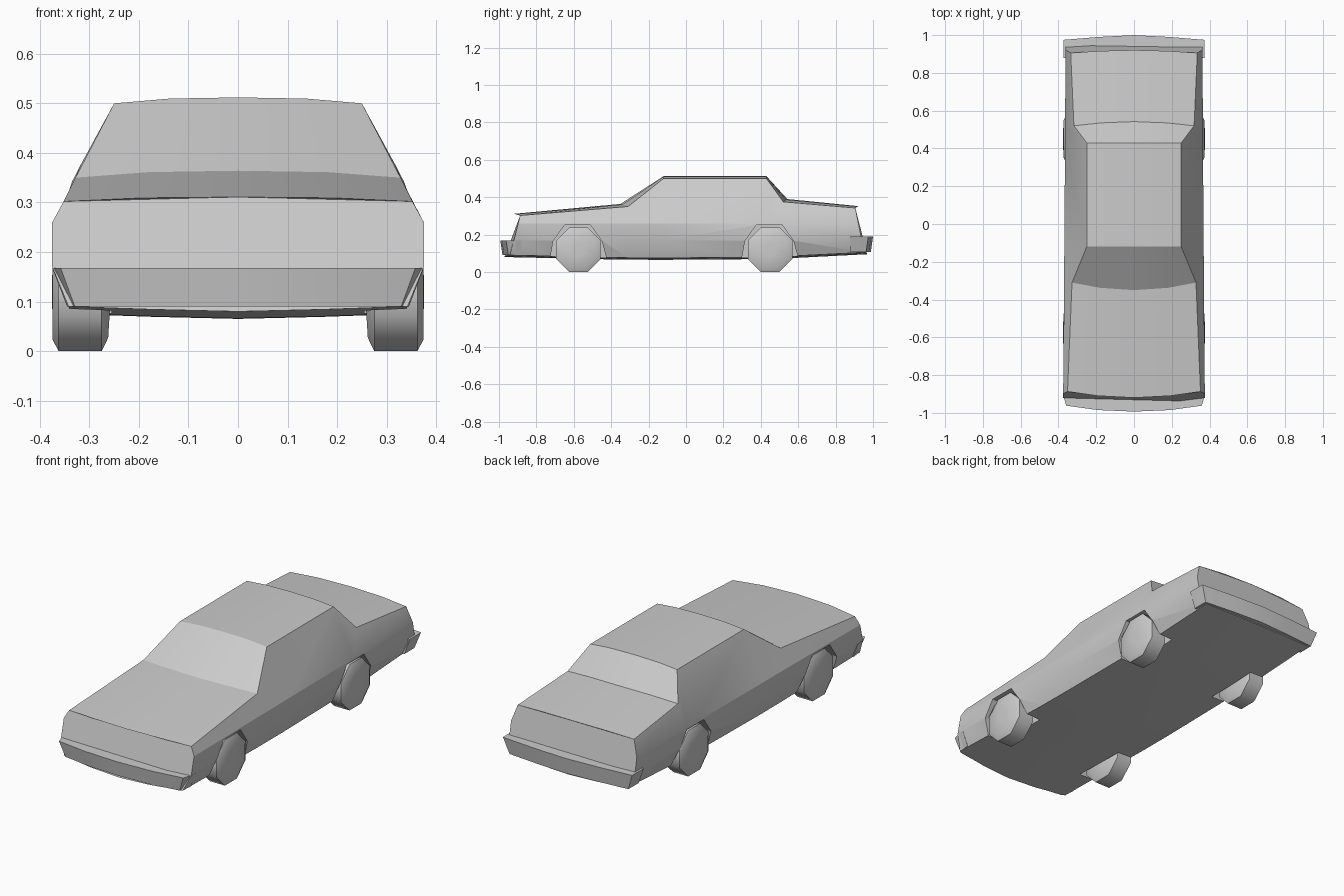
import bpy, bmesh, math

if "Cube" in bpy.data.objects:
    bpy.data.objects.remove(bpy.data.objects["Cube"])


def make_object(name, bm, angle):
    bmesh.ops.remove_doubles(bm, verts=bm.verts, dist=1e-5)
    bmesh.ops.recalc_face_normals(bm, faces=bm.faces)
    me = bpy.data.meshes.new(name)
    bm.to_mesh(me)
    bm.free()
    ob = bpy.data.objects.new(name, me)
    bpy.context.collection.objects.link(ob)
    if angle:
        bpy.ops.object.select_all(action='DESELECT')
        bpy.context.view_layer.objects.active = ob
        ob.select_set(True)
        bpy.ops.object.shade_smooth_by_angle(angle=math.radians(angle))
    return ob


def loft(name, rings, angle=25):
    """Skin a row of equal closed rings and cap both ends."""
    bm = bmesh.new()
    vs = [[bm.verts.new(p) for p in ring] for ring in rings]
    n = len(rings[0])
    for a, b in zip(vs, vs[1:]):
        for i in range(n):
            j = (i + 1) % n
            bm.faces.new((a[i], a[j], b[j], b[i]))
    for end in (vs[0], vs[-1]):
        bm.faces.new(end)
    return make_object(name, bm, angle)


def body_ring(y, bulge, lean, xw, zb, xt, zt, crown):
    # half section from under the keel, round the side, to the roof line
    xb = xw - 0.033
    half = [(0, zb - 0.01), (xb * 0.5, zb - 0.006), (xb, zb), (xw, 0.17), (xw, 0.26),
            (xt, zt), (xt * 0.55, zt + crown * 0.8), (0, zt + crown)]
    full = half + [(-x, z) for x, z in half[-2:0:-1]]
    return [(x, y + bulge * max(0, 1 - (x / xt) ** 2) + lean * (z - 0.17), z)
            for x, z in full]


# Body: y, plan bulge, end lean, half width, floor z, shoulder x, shoulder z, crown
stations = [
    (-0.92, -0.035, 0.25, 0.375, 0.090, 0.352, 0.302, 0.009),
    (-0.31, -0.040, 0.0, 0.370, 0.076, 0.328, 0.350, 0.014),
    (-0.12, 0.0, 0.0, 0.369, 0.075, 0.250, 0.500, 0.012),
    (0.43, 0.0, 0.0, 0.365, 0.079, 0.250, 0.500, 0.012),
    (0.52, 0.022, 0.0, 0.365, 0.083, 0.318, 0.375, 0.015),
    (0.94, 0.017, -0.2, 0.362, 0.105, 0.335, 0.342, 0.010),
]
body = loft("car_body", [body_ring(*s) for s in stations])

# Wheel arches cut into the body sides
AXLES = (("front", -0.575), ("rear", 0.45))
arch = [(-0.15, 0.0), (-0.15, 0.08), (-0.135, 0.165), (-0.075, 0.25),
        (0.065, 0.25), (0.125, 0.165), (0.148, 0.08), (0.148, 0.0)]
for label, ya in AXLES:
    for s in (-1, 1):
        cutter = loft("arch_cutter", [[(s * x, ya + y, z) for y, z in arch]
                                      for x in (0.255, 0.5)], 0)
        mod = body.modifiers.new("arch", 'BOOLEAN')
        mod.operation = 'DIFFERENCE'
        mod.solver = 'EXACT'
        mod.object = cutter
        bpy.ops.object.select_all(action='DESELECT')
        bpy.context.view_layer.objects.active = body
        body.select_set(True)
        bpy.ops.object.modifier_apply(modifier=mod.name)
        bpy.data.objects.remove(cutter)


# Bumpers: plan outline swept from side to side
def bumper(name, plan, side, zt, zb, back):
    full = [(-x, y) for x, y in plan[:0:-1]] + plan
    rings = [[(x, side * y, zt), (x * 0.92, side * (y - 0.012), zb),
              (x * 0.92, side * back, zb), (x, side * back, zt)] for x, y in full]
    return loft(name, rings)


bumper("front_bumper", [(0, 0.993), (0.19, 0.985), (0.358, 0.962), (0.375, 0.91)],
       -1, 0.168, 0.09, 0.88)
bumper("rear_bumper", [(0, 1.0), (0.19, 0.99), (0.372, 0.975), (0.373, 0.938)],
       1, 0.19, 0.106, 0.88)


# Eight-sided wheels with rounded shoulders
def wheel(name, side, ya):
    prof = [(0.258, 0.03), (0.262, 0.100), (0.275, 0.129), (0.362, 0.129),
            (0.374, 0.105), (0.375, 0.03)]
    rings = []
    for x, r in prof:
        ang = [math.pi / 8 + k * math.pi / 4 for k in range(8)]
        rings.append([(side * x, ya + r * math.cos(a), 0.1192 + r * math.sin(a))
                      for a in ang])
    return loft(name, rings, 50)


for label, ya in AXLES:
    for side, sn in ((-1, "left"), (1, "right")):
        wheel(f"{label}_{sn}_wheel", side, ya)
